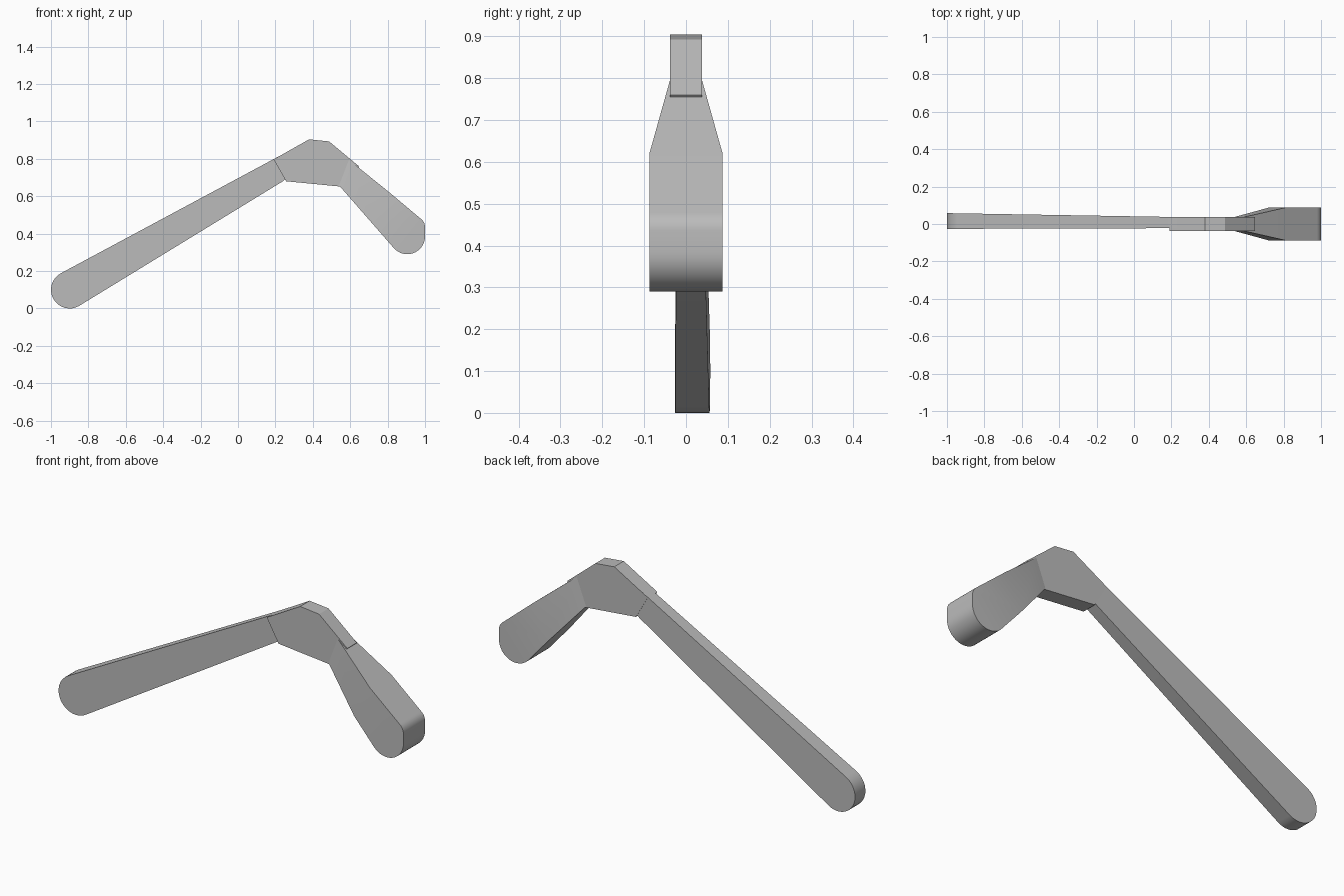
import bpy, bmesh
from math import sin, cos, radians

cube = bpy.data.objects.get("Cube")
if cube:
    bpy.data.objects.remove(cube)

grey = bpy.data.materials.new("plain grey")
grey.use_nodes = True
colour = (0.5, 0.5, 0.5, 1)
grey.diffuse_color = colour
grey.node_tree.nodes["Principled BSDF"].inputs["Base Color"].default_value = colour


def arc(cx, cz, r, start, end, n=16):
    """Points on a circular arc in the xz plane, angles in degrees."""
    angles = [radians(start + (end - start) * i / n) for i in range(n + 1)]
    return [(cx + r * cos(a), cz + r * sin(a)) for a in angles]


def slab(name, outline, depth, panels=None):
    """Solid from an xz outline; depth(i, x) gives the front and back y."""
    bm = bmesh.new()
    front, back = [], []
    for i, (x, z) in enumerate(outline):
        y0, y1 = depth(i, x)
        front.append(bm.verts.new((x, y0, z)))
        back.append(bm.verts.new((x, y1, z)))
    n = len(outline)
    for panel in panels or [range(n)]:
        bm.faces.new([front[i] for i in panel])
        bm.faces.new([back[i] for i in panel])
    for i in range(n):
        j = (i + 1) % n
        bm.faces.new((front[i], front[j], back[j], back[i]))
    bmesh.ops.recalc_face_normals(bm, faces=bm.faces)
    mesh = bpy.data.meshes.new(name)
    bm.to_mesh(mesh)
    bm.free()
    mesh.materials.append(grey)
    obj = bpy.data.objects.new(name, mesh)
    bpy.context.collection.objects.link(obj)
    bpy.ops.object.select_all(action="DESELECT")
    obj.select_set(True)
    bpy.context.view_layer.objects.active = obj
    bpy.ops.object.shade_smooth_by_angle(angle=radians(30))
    return obj


# Long arm: rounded tip, back face tapering towards the bracket
long_outline = arc(-0.9, 0.1, 0.1, 118, 301) + [(0.24, 0.68), (0.3, 0.73), (0.283, 0.848)]
slab("long_arm", long_outline,
     lambda i, x: (-0.026 + 0.004 * (x + 1) / 1.3, 0.058 - 0.022 * (x + 1) / 1.3))

# Angled bracket joining the two arms
bracket_outline = [(0.19, 0.797), (0.257, 0.68), (0.545, 0.652), (0.635, 0.745),
                   (0.647, 0.76), (0.487, 0.893), (0.38, 0.904)]
slab("bracket", bracket_outline, lambda i, x: (-0.0385, 0.0385))

# Short arm: narrow neck flaring to a wide rounded tip
tip = arc(0.945, 0.435, 0.055, 55, 0, 6) + arc(0.905, 0.385, 0.095, 0, -139)
neck = [(0.72, 0.452), (0.535, 0.664), (0.587, 0.8), (0.81, 0.62)]
short_outline = tip + neck
k = len(tip)


def short_depth(i, x):
    half = 0.037 if i in (k + 1, k + 2) else 0.0875
    return -half, half


slab("short_arm", short_outline, short_depth,
     [list(range(k + 1)) + [k + 3], [k, k + 1, k + 2, k + 3]])
